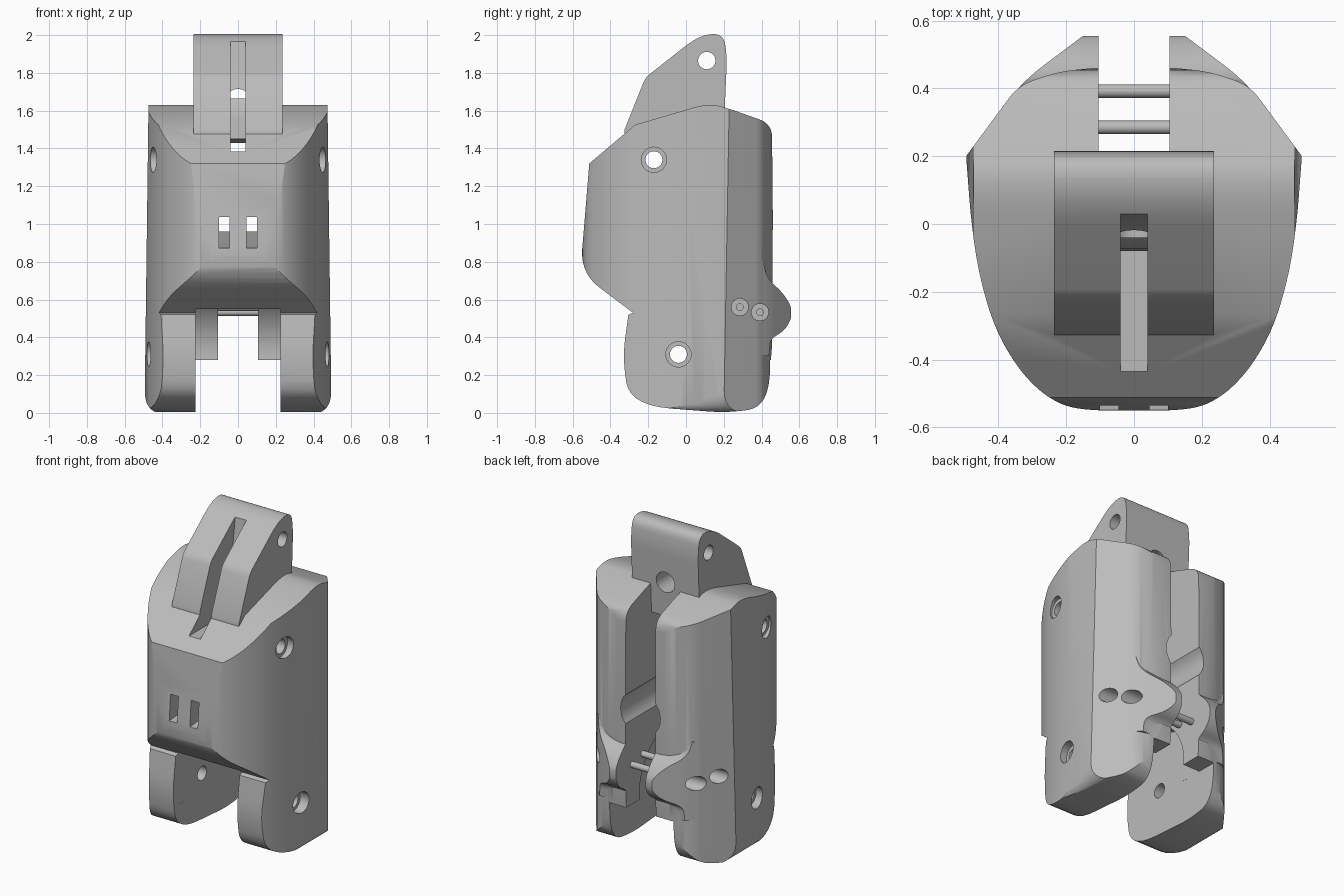
import bpy, bmesh, math
from mathutils import Vector

if "Cube" in bpy.data.objects:
    bpy.data.objects.remove(bpy.data.objects["Cube"], do_unlink=True)

grey = bpy.data.materials.new("matte_grey")
grey.use_nodes = True
grey.diffuse_color = (0.5, 0.5, 0.5, 1)
grey.node_tree.nodes["Principled BSDF"].inputs["Base Color"].default_value = (0.5, 0.5, 0.5, 1)


def rounded(points, steps=7):
    """Round every corner that carries a radius as third value."""
    out = []
    for i, p in enumerate(points):
        c = Vector(p[:2])
        if len(p) < 3:
            out.append(c)
            continue
        a = Vector(points[i - 1][:2]) - c
        b = Vector(points[(i + 1) % len(points)][:2]) - c
        a = c + a.normalized() * min(p[2], a.length * 0.49)
        b = c + b.normalized() * min(p[2], b.length * 0.49)
        for k in range(steps + 1):
            t = k / steps
            out.append(a * (1 - t) ** 2 + c * 2 * t * (1 - t) + b * t * t)
    return out


def mirrored(half):
    return half + [(-p[0], *p[1:]) for p in reversed(half)]


def prism(name, points, axis, lo, hi):
    """Extrude a rounded outline along an axis."""
    place = {"x": lambda p, d: (d, p[0], p[1]),
             "y": lambda p, d: (p[0], d, p[1]),
             "z": lambda p, d: (p[0], p[1], d)}[axis]
    bm = bmesh.new()
    outline = rounded(points)
    a, b = ([bm.verts.new(place(p, d)) for p in outline] for d in (lo, hi))
    bm.faces.new(a)
    bm.faces.new(b)
    for i in range(len(a)):
        bm.faces.new((a[i - 1], a[i], b[i], b[i - 1]))
    bmesh.ops.recalc_face_normals(bm, faces=bm.faces)
    mesh = bpy.data.meshes.new(name)
    bm.to_mesh(mesh)
    bm.free()
    mesh.materials.append(grey)
    ob = bpy.data.objects.new(name, mesh)
    bpy.context.collection.objects.link(ob)
    return ob


def rod(name, u, v, r, axis, lo, hi, n=32):
    ring = [(u + r * math.cos(math.tau * i / n), v + r * math.sin(math.tau * i / n)) for i in range(n)]
    return prism(name, ring, axis, lo, hi)


def box(name, x, y, z):
    return prism(name, [(x[0], y[0]), (x[1], y[0]), (x[1], y[1]), (x[0], y[1])], "z", *z)


def combine(target, tool, operation):
    mod = target.modifiers.new("combine", "BOOLEAN")
    mod.operation, mod.object, mod.solver = operation, tool, "EXACT"
    bpy.context.view_layer.objects.active = target
    bpy.ops.object.modifier_apply(modifier=mod.name)
    bpy.data.objects.remove(tool, do_unlink=True)


def cut(target, tool):
    combine(target, tool, "DIFFERENCE")


def finish(ob):
    bpy.ops.object.select_all(action="DESELECT")
    ob.select_set(True)
    bpy.context.view_layer.objects.active = ob
    bpy.ops.object.shade_smooth_by_angle(angle=math.radians(28))


# Shared outlines: front half of the plan, and the front elevation
front_half = [(0.17, -0.55, 0.1), (0.26, -0.51, 0.1), (0.34, -0.43, 0.1), (0.41, -0.31, 0.1),
              (0.455, -0.16, 0.1), (0.48, 0.0, 0.1), (0.495, 0.2)]
elevation = mirrored([(0.473, 1.7), (0.495, 0.0, 0.12), (0.3, -0.005)])

# Main shell: side profile, plan and elevation intersected
body = prism("finger_body", [
    (-0.512, 1.32), (-0.56, 0.74, 0.13), (-0.28, 0.53), (-0.305, 0.52), (-0.335, 0.3, 0.1),
    (-0.3, 0.04, 0.22), (0.22, 0.0, 0.1), (0.43, 0.03, 0.2), (0.455, 0.35), (0.46, 1.0),
    (0.455, 1.53, 0.07), (0.23, 1.61, 0.06), (0.12, 1.64, 0.1), (-0.27, 1.525)], "x", -0.6, 0.6)
combine(body, prism("plan", mirrored(front_half + [(0.34, 0.41, 0.05), (0.22, 0.45, 0.05), (0.1, 0.462)]),
                    "z", -0.1, 1.8), "INTERSECT")
combine(body, prism("elevation", elevation, "y", -0.7, 0.7), "INTERSECT")

# Rear bulge that carries the two small pins
bulge = prism("rear_bulge", [(0.25, 0.32), (0.44, 0.3), (0.445, 0.39, 0.04), (0.53, 0.44, 0.06),
                             (0.57, 0.535, 0.08), (0.52, 0.63, 0.06), (0.43, 0.71, 0.06),
                             (0.41, 0.8), (0.25, 0.8)], "x", -0.6, 0.6)
combine(bulge, prism("bulge_plan", mirrored([(0.3, 0.1), (0.494, 0.201), (0.33, 0.42, 0.08), (0.15, 0.555)]),
                     "z", 0.2, 0.9), "INTERSECT")
combine(body, bulge, "UNION")

# Rear slot, knuckle clearance and bore between the halves
cut(body, box("rear_slot", (-0.105, 0.105), (0.05, 0.8), (-0.2, 1.8)))
cut(body, rod("knuckle_clearance", -0.04, 0.31, 0.36, "x", -0.225, 0.225, 64))
cut(body, box("fork_gap", (-0.2251, 0.2251), (-0.8, 0.8), (-0.2, 0.28)))
cut(body, box("fork_front_gap", (-0.2252, 0.2252), (-0.45, -0.2), (0.2, 0.525)))
cut(body, rod("rear_bore", 0, 0.91, 0.14, "y", 0.04, 0.8))

# Hinge tab on top
combine(body, prism("hinge_tab", [(-0.33, 1.43), (-0.325, 1.5), (-0.215, 1.775, 0.03), (0.07, 2.0, 0.1),
                                  (0.2, 2.01, 0.1), (0.217, 1.88, 0.06), (0.197, 1.43)],
                    "x", -0.236, 0.236), "UNION")

# Cord groove and cord exit through the tab
cut(body, prism("cord_groove", [(-0.7, 1.385), (0.12, 1.385), (0.12, 1.431), (-0.08, 1.45),
                                (-0.07, 1.6, 0.05), (0.0, 1.75, 0.08), (0.03, 1.97), (-0.7, 2.1)],
                "x", -0.04, 0.04))
cut(body, rod("cord_exit", 0, 1.65, 0.065, "y", -0.04, 0.4))

# Front slits
for s in (-1, 1):
    cut(body, prism("slit", [(-0.7, 0.86), (-0.45, 0.88), (0.1, 0.97), (0.1, 1.06), (-0.7, 1.03)],
                    "x", *sorted((s * 0.045, s * 0.1))))

# Cross holes with counterbores
cut(body, rod("tab_hole", 0.11, 1.865, 0.046, "x", -0.6, 0.6))
for y, z in ((-0.17, 1.34), (-0.04, 0.31)):
    cut(body, rod("pivot_hole", y, z, 0.045, "x", -0.7, 0.7))
    for s in (-1, 1):
        cut(body, rod("counterbore", y, z, 0.067, "x", *sorted((s * 0.42, s * 0.7))))
pins = ((0.285, 0.56), (0.392, 0.533))
for y, z in pins:
    for s in (-1, 1):
        cut(body, rod("pin_recess", y, z, 0.045, "x", *sorted((s * 0.23, s * 0.7))))
finish(body)

# Small pins across the slot
for name, (y, z) in zip(("inner_pin", "outer_pin"), pins):
    finish(rod(name, y, z, 0.02, "x", -0.25, 0.25, 20))
